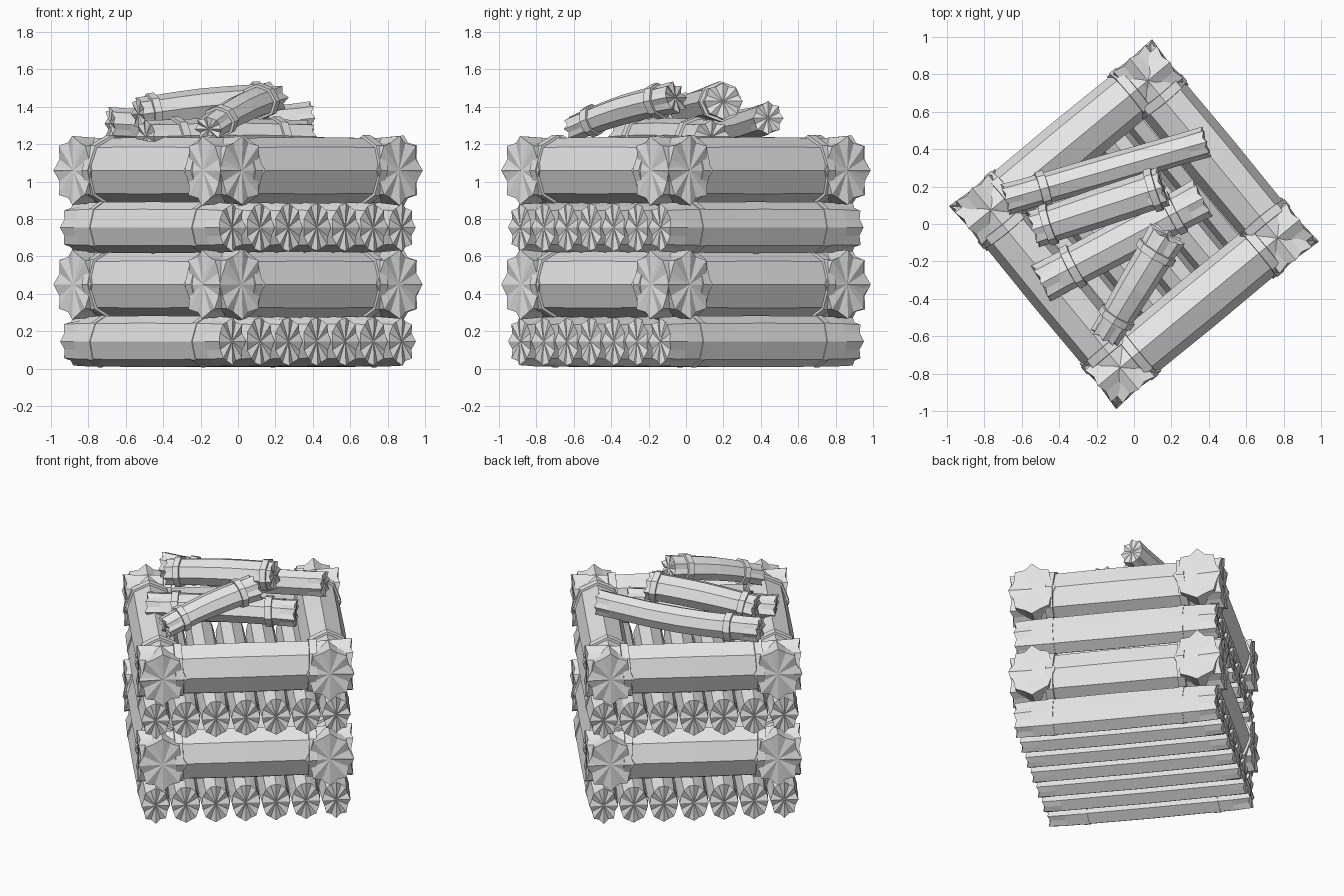
import bpy, bmesh, math, random
from mathutils import Vector

random.seed(4)
cube = bpy.data.objects.get("Cube")
if cube:
    bpy.data.objects.remove(cube, do_unlink=True)

grey = bpy.data.materials.new("plain_grey")
grey.use_nodes = True
colour = (0.8, 0.8, 0.8, 1)
grey.diffuse_color = colour
grey.node_tree.nodes["Principled BSDF"].inputs["Base Color"].default_value = colour

SIDES = 16
TURN = math.radians(39.5)
U = Vector((math.cos(TURN), math.sin(TURN), 0))
V = Vector((-math.sin(TURN), math.cos(TURN), 0))
UP = Vector((0, 0, 1))


def loft(bm, rings):
    """Skin a row of rings and close both ends."""
    loops = [[bm.verts.new(p) for p in ring] for ring in rings]
    faces = []
    for a, b in zip(loops, loops[1:]):
        for i in range(SIDES):
            j = (i + 1) % SIDES
            faces.append(bm.faces.new((a[i], a[j], b[j], b[i])))
    for loop in (loops[0], loops[-1]):
        centre = sum((v.co for v in loop), Vector()) / SIDES
        hub = bm.verts.new(centre)
        for i in range(SIDES):
            faces.append(bm.faces.new((hub, loop[i], loop[(i + 1) % SIDES])))
    bmesh.ops.recalc_face_normals(bm, faces=faces)


def make_log(name, start, end, width, height, flare=1.0, notch=0.9, flute=0.1,
             bend=0.0, taper=1.0, straps=(), band=0.06, proud=0.014, rough=0.02):
    """Eight-sided log with fluted ends and raised straps."""
    start, end = Vector(start), Vector(end)
    axis = end - start
    length = axis.length
    axis.normalize()
    side = axis.cross(UP).normalized()
    lift = side.cross(axis)

    def ring(t, scale=1.0, grow=0.0, fluted=False, jitter=0.0, lean=0.0):
        centre = start + axis * length * t + lift * bend * math.sin(math.pi * t)
        size = scale * (1 + (taper - 1) * t)
        points = []
        for i in range(SIDES):
            angle = math.tau * i / SIDES
            r, back = size, 0.0
            if i % 2:
                # midpoints lie on the flat sides, or dip to form flutes
                r *= notch if fluted else math.cos(math.pi / 8)
                back = 0.015 if fluted else 0.0
            r *= 1 + random.uniform(-jitter, jitter)
            c, s = math.cos(angle), math.sin(angle)
            inward = back if t < 0.5 else -back
            points.append(centre + side * c * (width * r + grow)
                          + lift * s * (height * r + grow)
                          + axis * (inward + lean * s))
        return points

    bm = bmesh.new()
    f = flute / length
    rows = [ring(0, flare, fluted=True, jitter=rough)]
    rows += [ring(t, s) for t, s in ((f, 0.97), (0.32, 0.985), (0.5, 1.0), (0.68, 0.985), (1 - f, 0.97))]
    rows.append(ring(1, flare, fluted=True, jitter=rough))
    loft(bm, rows)
    for t in straps:
        half = band / 2 / length
        lean = random.uniform(-0.015, 0.015)
        loft(bm, [ring(t + k * half, 0.98, g, lean=lean)
                  for k, g in ((-1, -0.01), (-0.9, proud), (0.9, proud), (1, -0.01))])
    mesh = bpy.data.meshes.new(name)
    bm.to_mesh(mesh)
    bm.free()
    mesh.materials.append(grey)
    obj = bpy.data.objects.new(name, mesh)
    bpy.context.collection.objects.link(obj)
    return obj


# Two decks of seven parallel logs
for deck, z in (("lower", 0.146), ("upper", 0.755)):
    for i in range(7):
        offset = U * (i - 3) * 0.196 + UP * z
        outer = i in (0, 6)
        make_log(f"{deck}_deck_log_{i + 1}", offset - V * 0.67, offset + V * 0.67,
                 0.1, 0.138, flare=0.93, notch=0.96 if not outer else 0.88,
                 flute=0.12, straps=(0.18, 0.82) if outer else (), band=0.04, proud=0.004)

# Two square frames of four thick strapped logs
for frame, z in (("lower", 0.45), ("upper", 1.06)):
    for across, along, pair in ((U, V, "side"), (V, U, "end")):
        for sign in (-1, 1):
            centre = across * sign * 0.545 + UP * z
            place = "near" if sign < 0 else "far"
            make_log(f"{frame}_frame_{pair}_log_{place}", centre - along * 0.7,
                     centre + along * 0.7, 0.15, 0.178, flare=1.04, notch=0.86,
                     flute=0.19, straps=(0.19, 0.81), band=0.055)

# Loose logs heaped on top
make_log("loose_log_back", (-0.69, 0.13, 1.31), (0.39, 0.44, 1.34), 0.085, 0.09,
         notch=0.85, bend=-0.03, straps=(0.19,), band=0.05)
make_log("loose_log_middle", (-0.54, -0.03, 1.36), (0.16, 0.2, 1.43), 0.1, 0.09,
         notch=0.88, bend=0.01, taper=1.08, straps=(0.12, 0.92), band=0.045)
make_log("loose_log_low", (-0.5, -0.32, 1.24), (0.37, 0.14, 1.24), 0.11, 0.09,
         notch=0.85, bend=0.01, straps=(0.2, 0.82), band=0.05)
make_log("loose_log_front", (-0.16, -0.61, 1.28), (0.18, -0.05, 1.45), 0.085, 0.07,
         notch=0.82, bend=0.02, taper=1.25, straps=(0.2, 0.82), band=0.045)
